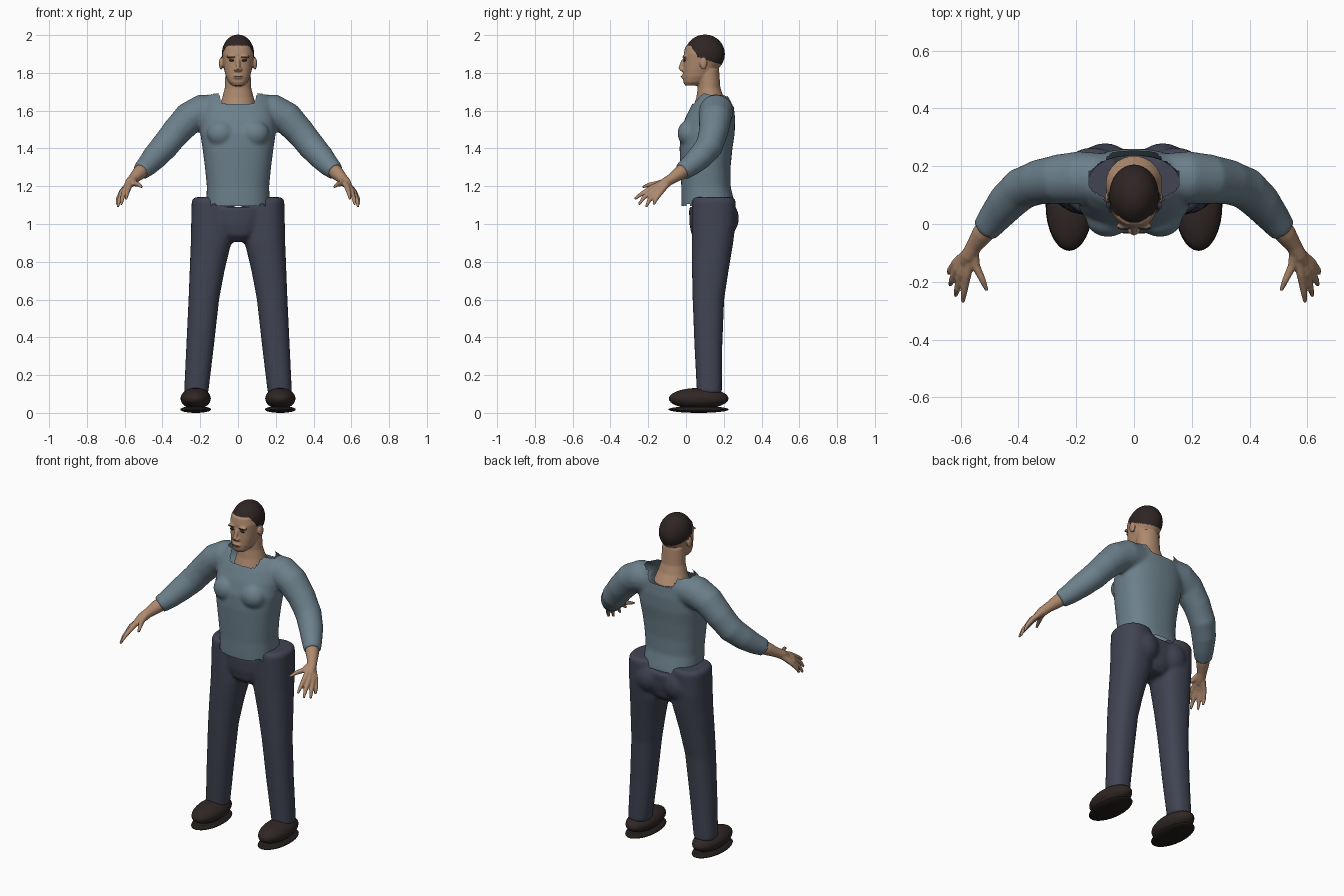
import bpy, bmesh, math
from mathutils import Vector, Matrix

cube = bpy.data.objects.get("Cube")
if cube:
    bpy.data.objects.remove(cube, do_unlink=True)


def material(name, r, g, b):
    m = bpy.data.materials.new(name)
    m.use_nodes = True
    m.diffuse_color = (r, g, b, 1)
    bsdf = m.node_tree.nodes["Principled BSDF"]
    bsdf.inputs["Base Color"].default_value = (r, g, b, 1)
    bsdf.inputs["Roughness"].default_value = 0.8
    return m


SKIN = material("skin", .42, .25, .155)
HAIR = material("dark hair", .028, .019, .017)
SHIRT = material("blue grey shirt", .15, .215, .26)
PANTS = material("navy trousers", .052, .057, .085)
SHOE = material("dark brown shoe", .03, .02, .018)
SOLE = material("black sole", .017, .012, .011)
LIP = material("lip", .22, .11, .075)


def bridge(bm, rings):
    """Skin a list of vertex rings and cap both ends."""
    n = len(rings[0])
    for a, b in zip(rings, rings[1:]):
        for i in range(n):
            j = (i + 1) % n
            bm.faces.new((a[i], a[j], b[j], b[i]))
    bm.faces.new(rings[0])
    bm.faces.new(rings[-1])


def loft(bm, sections, power=2.0, n=40):
    """Stack rounded sections given as z, centre x, half width, front y, back y."""
    rings = []
    for z, cx, rx, front, back in sections:
        ring = []
        for i in range(n):
            t = math.tau * i / n
            c, s = math.cos(t), math.sin(t)
            x = math.copysign(abs(c) ** (2 / power), c)
            y = math.copysign(abs(s) ** (2 / power), s)
            ring.append(bm.verts.new((cx + rx * x, (front + back) / 2 + (back - front) / 2 * y, z)))
        rings.append(ring)
    bridge(bm, rings)


def tube(bm, points, n=20):
    """Round limb through points given as x, y, z, radius."""
    centres = [Vector(p[:3]) for p in points]
    rings = []
    for k, p in enumerate(points):
        along = centres[min(k + 1, len(points) - 1)] - centres[max(k - 1, 0)]
        q = along.to_track_quat('Z', 'Y')
        rings.append([bm.verts.new(centres[k] + q @ Vector((
            p[3] * math.cos(math.tau * i / n), p[3] * math.sin(math.tau * i / n), 0)))
            for i in range(n)])
    bridge(bm, rings)


def blob(bm, centre, radii):
    bmesh.ops.create_uvsphere(bm, u_segments=32, v_segments=18, radius=1,
                              matrix=Matrix.Translation(centre) @ Matrix.Diagonal((*radii, 1)))


def mirror(bm):
    dup = bmesh.ops.duplicate(bm, geom=bm.verts[:] + bm.edges[:] + bm.faces[:])
    for v in dup["geom"]:
        if isinstance(v, bmesh.types.BMVert):
            v.co.x = -v.co.x


def finish(name, bm, mats, voxel=0, smooth=4):
    """Make an object; with a voxel size, fuse the pieces into one soft surface."""
    bmesh.ops.recalc_face_normals(bm, faces=bm.faces)
    mesh = bpy.data.meshes.new(name)
    bm.to_mesh(mesh)
    bm.free()
    ob = bpy.data.objects.new(name, mesh)
    bpy.context.collection.objects.link(ob)
    if voxel:
        rm = ob.modifiers.new("fuse", 'REMESH')
        rm.mode, rm.voxel_size = 'VOXEL', voxel
        sm = ob.modifiers.new("soften", 'SMOOTH')
        sm.factor, sm.iterations = .5, smooth
        evaluated = ob.evaluated_get(bpy.context.evaluated_depsgraph_get())
        fused = bpy.data.meshes.new_from_object(evaluated)
        ob.modifiers.clear()
        ob.data = fused
    ob.data.materials.clear()
    for m in mats:
        ob.data.materials.append(m)
    ob.data.shade_smooth()
    return ob


# Shirt: torso, chest and sleeves fused, then opened at neck and hem
bm = bmesh.new()
tube(bm, [(.1, .16, 1.6, .085), (.19, .16, 1.595, .092), (.26, .155, 1.56, .086),
          (.33, .145, 1.485, .078), (.39, .122, 1.41, .074), (.44, .075, 1.355, .068),
          (.48, .025, 1.31, .058), (.515, -.02, 1.278, .048)])
blob(bm, (.09, .015, 1.48), (.075, .06, .07))
mirror(bm)
loft(bm, [(1.05, 0, .172, -.022, .262), (1.12, 0, .168, -.025, .255), (1.2, 0, .165, -.025, .236),
          (1.3, 0, .175, -.03, .236), (1.4, 0, .188, -.034, .246), (1.48, 0, .2, -.03, .258),
          (1.56, 0, .2, -.005, .26), (1.63, 0, .19, .03, .252), (1.675, 0, .165, .06, .235),
          (1.695, 0, .14, .08, .215)], 2.4)
shirt = finish("shirt", bm, [SHIRT], .01, 6)
bm = bmesh.new()
bm.from_mesh(shirt.data)


def is_open(c):
    hole = (c.x / .16) ** 2 + ((c.y - .155) / .082) ** 2 < 1 and c.z > 1.61
    notch = abs(c.x) < .08 + (c.z - 1.635) * .4 and c.z > (1.637 if c.y < .15 else 1.625)
    return hole or notch or c.z < 1.1


bmesh.ops.delete(bm, geom=[f for f in bm.faces if is_open(f.calc_center_median())], context='FACES')
bm.to_mesh(shirt.data)
bm.free()

# Trousers: legs, seat and crotch fused
bm = bmesh.new()
loft(bm, [(1.142, .145, .088, .045, .25), (1.125, .145, .1, .032, .264), (1.0, .143, .105, .03, .262),
          (.9, .143, .107, .03, .25), (.75, .164, .092, .032, .225), (.6, .181, .081, .035, .202),
          (.35, .201, .073, .045, .192), (.1, .222, .064, .058, .19)], 2.3)
blob(bm, (.1, .195, 1.03), (.095, .085, .1))
mirror(bm)
loft(bm, [(.905, 0, .07, .07, .21), (.94, 0, .1, .03, .24), (1.0, 0, .13, .018, .255),
          (1.09, 0, .15, .016, .262)], 2.6)
finish("trousers", bm, [PANTS], .011, 5)

# Head: skull, face, neck, nose, ears and lips fused, hair coloured above the hairline
bm = bmesh.new()
blob(bm, (.09, .092, 1.85), (.011, .02, .033))
blob(bm, (.012, -.022, 1.818), (.011, .013, .009))
blob(bm, (.036, -.006, 1.886), (.026, .012, .008))
mirror(bm)
blob(bm, (0, .1, 1.9), (.086, .106, .103))
loft(bm, [(1.732, 0, .03, -.004, .06), (1.75, 0, .05, -.014, .1), (1.78, 0, .064, -.016, .13),
          (1.82, 0, .074, -.014, .16), (1.86, 0, .08, -.012, .18), (1.9, 0, .084, -.012, .19),
          (1.94, 0, .076, -.004, .19)], 2.3)
loft(bm, [(1.82, 0, .066, .06, .175), (1.72, 0, .07, .062, .182), (1.67, 0, .083, .055, .2),
          (1.615, 0, .1, .036, .238)])
tube(bm, [(0, .0, 1.885, .009), (0, -.017, 1.86, .01), (0, -.03, 1.822, .012), (0, -.018, 1.808, .008)])
blob(bm, (0, -.017, 1.78), (.026, .009, .011))
head = finish("head", bm, [SKIN, HAIR], .005, 3)


def hairline(y):
    if y < .06:
        return 1.945 - max(0, y - .025) * 1.6
    return 1.885 - (y - .06) * .33


for f in head.data.polygons:
    f.material_index = int(f.center.z > hairline(f.center.y) and abs(f.center.x) < .092)

# Eyes, brows and mouth line
bm = bmesh.new()
blob(bm, (.034, -.008, 1.866), (.014, .006, .006))
blob(bm, (.036, -.015, 1.884), (.021, .004, .003))
mirror(bm)
finish("eyes_and_brows", bm, [HAIR])
bm = bmesh.new()
blob(bm, (0, -.024, 1.78), (.022, .004, .003))
finish("mouth", bm, [LIP])

# Forearms and hands: every finger runs from the wrist through its knuckle
fingers = [((.578, -.175, 1.195), (.588, -.235, 1.16), (.593, -.272, 1.132)),
           ((.598, -.17, 1.182), (.612, -.225, 1.138), (.618, -.25, 1.103)),
           ((.612, -.155, 1.172), (.63, -.195, 1.125), (.637, -.212, 1.089)),
           ((.617, -.135, 1.168), (.637, -.16, 1.13), (.641, -.172, 1.102)),
           ((.548, -.145, 1.215), (.524, -.195, 1.208), (.509, -.23, 1.195))]
bm = bmesh.new()
tube(bm, [(.49, .01, 1.3, .04), (.525, -.035, 1.268, .037), (.553, -.075, 1.24, .028),
          (.572, -.11, 1.218, .027), (.585, -.135, 1.2, .02)])
for knuckle, middle, tip in fingers:
    tube(bm, [(.556, -.08, 1.237, .018), (*knuckle, .0155), (*middle, .0115), (*tip, .007)], 12)
mirror(bm)
finish("forearms_and_hands", bm, [SKIN], .005, 3)

# Shoes with thin flared soles
for side, label in ((1, "left"), (-1, "right")):
    bm = bmesh.new()
    blob(bm, (side * .224, .067, .076), (.08, .158, .056))
    finish(label + "_shoe", bm, [SHOE])
    bm = bmesh.new()
    blob(bm, (side * .224, .067, .018), (.082, .16, .018))
    finish(label + "_sole", bm, [SOLE])
